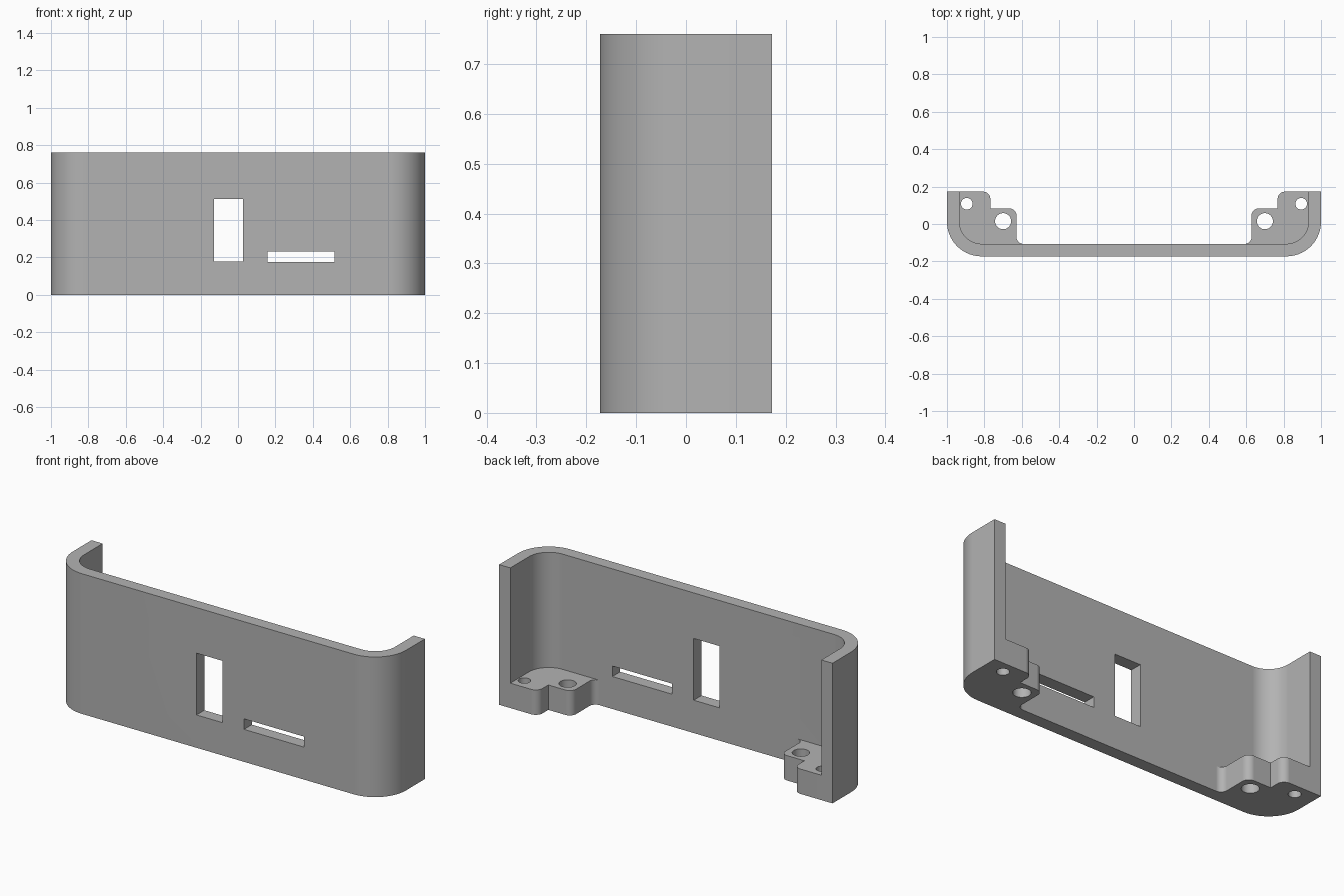
import bpy, bmesh, math
from mathutils import Vector

default = bpy.data.objects.get("Cube")
if default:
    bpy.data.objects.remove(default, do_unlink=True)

HEIGHT, WALL, DEPTH = 0.76, 0.067, 0.173
TAB_HEIGHT = 0.135
INNER_Y = -DEPTH + WALL

grey = bpy.data.materials.new("matte grey")
grey.use_nodes = True
grey.diffuse_color = (0.45, 0.45, 0.45, 1)
grey.node_tree.nodes["Principled BSDF"].inputs["Base Color"].default_value = (0.45, 0.45, 0.45, 1)


def rounded(corners, steps=14):
    """Outline from (x, y, radius) corners, each radius turned into an arc."""
    outline = []
    for i, (x, y, r) in enumerate(corners):
        p = Vector((x, y))
        if r == 0:
            outline.append(p)
            continue
        a = (Vector(corners[i - 1][:2]) - p).normalized()
        b = (Vector(corners[(i + 1) % len(corners)][:2]) - p).normalized()
        centre = p + (a + b) * r          # all rounded corners are square
        for k in range(steps + 1):
            t = k / steps * math.pi / 2
            outline.append(centre - b * r * math.cos(t) - a * r * math.sin(t))
    return outline


def prism(name, outline, z0, z1):
    bm = bmesh.new()
    face = bm.faces.new([bm.verts.new((p.x, p.y, z0)) for p in outline])
    grown = bmesh.ops.extrude_face_region(bm, geom=[face])
    top = [v for v in grown["geom"] if isinstance(v, bmesh.types.BMVert)]
    bmesh.ops.translate(bm, vec=(0, 0, z1 - z0), verts=top)
    bmesh.ops.recalc_face_normals(bm, faces=bm.faces)
    mesh = bpy.data.meshes.new(name)
    bm.to_mesh(mesh)
    bm.free()
    mesh.materials.append(grey)
    obj = bpy.data.objects.new(name, mesh)
    bpy.context.collection.objects.link(obj)
    return obj


def box(name, x0, x1, y0, y1, z0, z1):
    return prism(name, [Vector(p) for p in ((x0, y0), (x1, y0), (x1, y1), (x0, y1))], z0, z1)


def combine(target, tool, operation):
    mod = target.modifiers.new(tool.name, "BOOLEAN")
    mod.object, mod.operation, mod.solver = tool, operation, "EXACT"
    bpy.context.view_layer.objects.active = target
    bpy.ops.object.modifier_apply(modifier=mod.name)
    bpy.data.objects.remove(tool, do_unlink=True)


# Curved U-shaped panel
inner = 1 - WALL
panel = prism("panel", rounded([
    (-1, DEPTH, 0), (-1, -DEPTH, 0.185), (1, -DEPTH, 0.185), (1, DEPTH, 0),
    (inner, DEPTH, 0), (inner, INNER_Y, 0.118), (-inner, INNER_Y, 0.118), (-inner, DEPTH, 0),
]), 0, HEIGHT)

# Stepped mounting tabs at both ends, sunk into the wall
for side in (-1, 1):
    tab = [(0.965, DEPTH, 0), (0.768, DEPTH, 0.04), (0.768, 0.083, 0),
           (0.628, 0.083, 0.038), (0.628, INNER_Y, 0.035), (0.58, INNER_Y, 0),
           (0.58, -0.14, 0), (0.965, -0.14, 0.15)]
    combine(panel, prism("tab", rounded([(side * x, y, r) for x, y, r in tab]), 0, TAB_HEIGHT), "UNION")

# Screw holes through the tabs
for side in (-1, 1):
    for x, y, r in ((0.894, 0.108, 0.031), (0.70, 0.015, 0.043)):
        ring = [Vector((side * x + r * math.cos(k * math.tau / 40), y + r * math.sin(k * math.tau / 40)))
                for k in range(40)]
        combine(panel, prism("hole", ring, -0.1, TAB_HEIGHT + 0.1), "DIFFERENCE")

# Upright window and flat slot through the front
combine(panel, box("window", -0.128, 0.028, -0.3, 0, 0.178, 0.513), "DIFFERENCE")
combine(panel, box("slot", 0.157, 0.516, -0.3, 0, 0.176, 0.233), "DIFFERENCE")

# Smooth rounded corners, crisp edges
bpy.ops.object.select_all(action="DESELECT")
panel.select_set(True)
bpy.context.view_layer.objects.active = panel
bpy.ops.object.shade_smooth_by_angle(angle=math.radians(30))
weighted = panel.modifiers.new("Weighted Normal", "WEIGHTED_NORMAL")
weighted.keep_sharp = True
